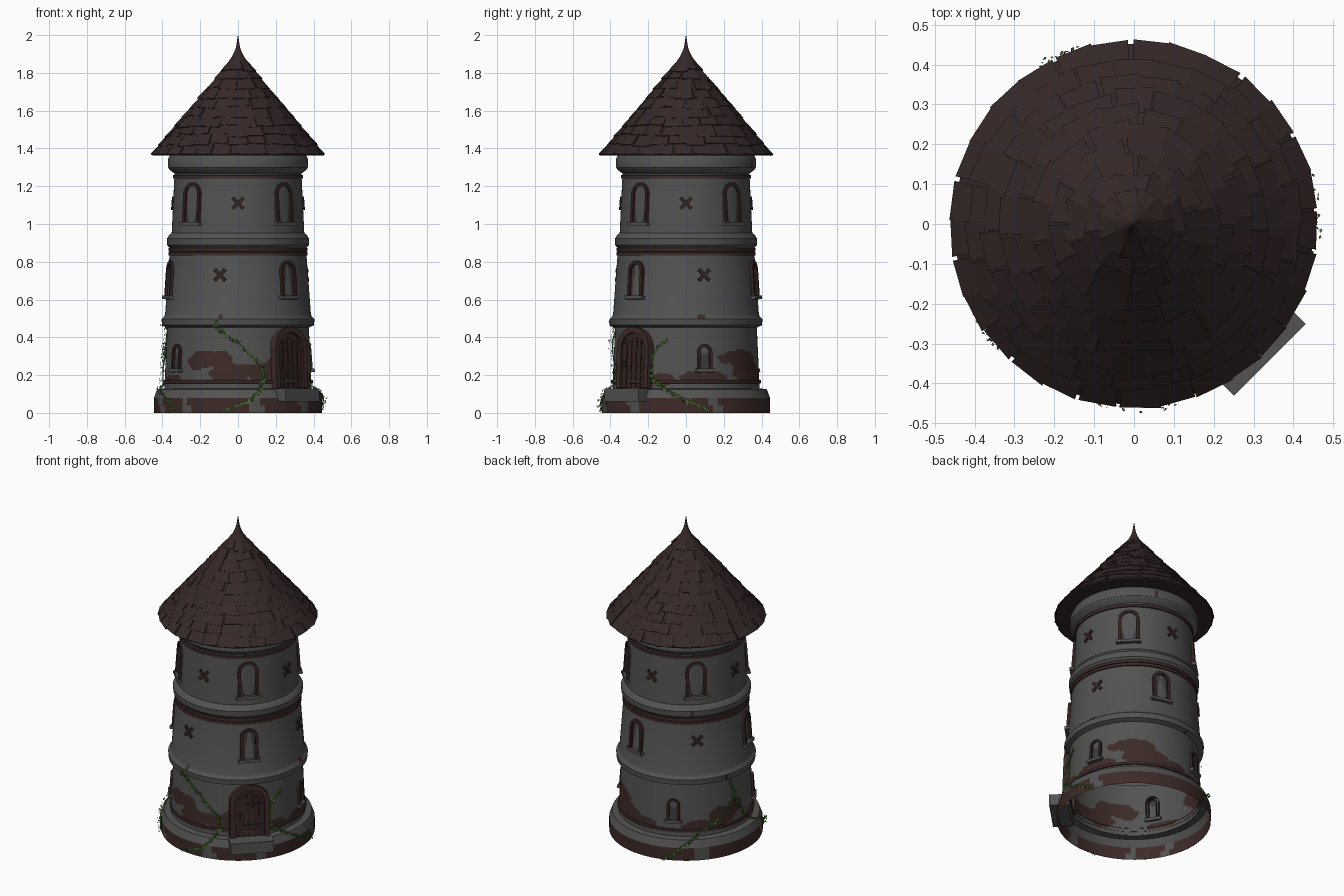
import bpy, bmesh, math, random
from mathutils import Matrix, Vector

if "Cube" in bpy.data.objects:
    bpy.data.objects.remove(bpy.data.objects["Cube"])

random.seed(4)
rad, cos, sin = math.radians, math.cos, math.sin


def material(name, rgb):
    m = bpy.data.materials.new(name)
    m.diffuse_color = (*rgb, 1)
    m.use_nodes = True
    m.node_tree.nodes["Principled BSDF"].inputs["Base Color"].default_value = m.diffuse_color
    return m


STONE = material("grey plaster", (0.085, 0.085, 0.084))
BRICK = material("brown brick", (0.047, 0.024, 0.021))
ROOF = material("roof brown", (0.036, 0.021, 0.021))
WOOD = material("dark wood", (0.034, 0.017, 0.016))
PANE = material("window pane", (0.045, 0.043, 0.043))
IRON = material("dark iron", (0.018, 0.016, 0.016))
LEAF = material("leaf green", (0.10, 0.26, 0.045))
VINE = material("vine green", (0.06, 0.15, 0.03))


def finish(name, bm, mats, smooth=True):
    me = bpy.data.meshes.new(name)
    bm.to_mesh(me)
    bm.free()
    for m in mats:
        me.materials.append(m)
    if smooth:
        me.polygons.foreach_set("use_smooth", [True] * len(me.polygons))
        me.set_sharp_from_angle(angle=rad(30))
    ob = bpy.data.objects.new(name, me)
    bpy.context.collection.objects.link(ob)
    return ob


def lathe(name, profile, mats, segs=96, rule=None):
    """Open revolved surface; rule(azimuth, z) picks the material."""
    bm = bmesh.new()
    rings = [[bm.verts.new((r * cos(2 * math.pi * j / segs), r * sin(2 * math.pi * j / segs), z))
              for j in range(segs)] for r, z in profile]
    for a, b in zip(rings, rings[1:]):
        for j in range(segs):
            k = (j + 1) % segs
            f = bm.faces.new((a[j], a[k], b[k], b[j]))
            if rule:
                f.material_index = rule(360 * (j + 0.5) / segs, f.calc_center_median().z)
    return finish(name, bm, mats)


def gap(a, b):
    return (a - b + 180) % 360 - 180


def place(az, r, z, tilt=4.0):
    """Frame on the wall: x sideways, y outward, z up."""
    return (Matrix.Rotation(rad(az - 90), 4, 'Z') @ Matrix.Translation((0, r, z))
            @ Matrix.Rotation(rad(tilt), 4, 'X'))


def box(bm, M, size, centre, mat=0):
    S = Matrix.Diagonal((*size, 1))
    new = bmesh.ops.create_cube(bm, size=1, matrix=M @ Matrix.Translation(centre) @ S)
    for f in {f for v in new['verts'] for f in v.link_faces}:
        f.material_index = mat


def arch(w, h, rise, n=14):
    """Arched outline from bottom left, over the top, to bottom right."""
    top = [(-w / 2 * cos(math.pi * i / n), h - rise + rise * sin(math.pi * i / n)) for i in range(n + 1)]
    return [(-w / 2, 0)] + top + [(w / 2, 0)]


def panel(bm, M, outline, y0, y1, mat):
    a = [bm.verts.new(M @ Vector((x, y0, z))) for x, z in outline]
    b = [bm.verts.new(M @ Vector((x, y1, z))) for x, z in outline]
    n = len(a)
    fs = [bm.faces.new(b)] + [bm.faces.new((a[i], a[(i + 1) % n], b[(i + 1) % n], b[i])) for i in range(n)]
    for f in fs:
        f.material_index = mat


def frame(bm, M, outer, inner, y0, y1, mat):
    L = [[bm.verts.new(M @ Vector((x, y, z))) for x, z in o]
         for o, y in ((outer, y0), (outer, y1), (inner, y1), (inner, y0))]
    for a, b in zip(L, L[1:]):
        for i in range(len(outer) - 1):
            bm.faces.new((a[i], a[i + 1], b[i + 1], b[i])).material_index = mat
    for i in (0, -1):
        bm.faces.new([l[i] for l in L]).material_index = mat


def fix(bm):
    bmesh.ops.recalc_face_normals(bm, faces=bm.faces[:])


# plinth: brown skirt with bare plaster spots, grey cap
spots = [(-77, 5), (-128, 3), (-38, 4), (20, 4), (137, 6), (205, 4)]
lathe("plinth_skirt", [(.445, 0), (.446, .04), (.445, .08)], [BRICK, STONE],
      rule=lambda a, z: int(any(abs(gap(a, c) + (z - .04) * 60) < w for c, w in spots)))
lathe("plinth_cap", [(.445, .08), (.441, .09), (.428, .125), (.388, .13)], [STONE])

# ground wall with exposed brick patches: azimuth, z, half width, half height
patches = [(-113, .285, 20, .045), (-97, .215, 17, .055), (-70, .215, 14, .045), (-62, .25, 8, .04),
           (15, .19, 22, .03), (48, .29, 20, .045), (60, .22, 22, .05), (85, .19, 14, .03),
           (140, .19, 20, .035), (158, .23, 14, .06), (172, .27, 10, .04), (205, .18, 14, .02),
           (235, .27, 10, .04), (-20, .18, 12, .03)]


def brick_rule(a, z):
    wob = .18 * sin(rad(a * 17)) + .12 * sin(rad(a * 31) + z * 60)
    return int(any((gap(a, c) / w) ** 2 + ((z - h) / t) ** 2 < 1 + wob for c, h, w, t in patches))


lathe("ground_wall", [(.39 - .015 * i / 36, .128 + .327 * i / 36) for i in range(37)],
      [STONE, BRICK], segs=240, rule=brick_rule)

# upper storeys with their ledges, a few chipped spots
chips = [(-103, .51), (12, .51), (100, .46), (60, .92), (130, .9), (70, 1.32), (160, .47)]
lathe("upper_walls", [(.375, .452), (.402, .464), (.405, .497), (.39, .512), (.386, .522), (.36, .872),
                      (.375, .888), (.377, .922), (.362, .945), (.351, .952), (.336, 1.268), (.36, 1.285),
                      (.37, 1.30), (.37, 1.345), (.36, 1.365)], [STONE, BRICK], segs=120,
      rule=lambda a, z: int(any(abs(gap(a, c)) < 2.5 and abs(z - h) < .012 for c, h in chips)))

# brown string courses
for name, r, z in (("low_band", .389, .165), ("middle_band", .362, .842),
                   ("middle_band_top", .360, .864), ("high_band", .337, 1.25)):
    lathe(name, [(r - .003, z - .011), (r + .007, z - .008), (r + .007, z + .008), (r - .003, z + .011)], [BRICK])


# windows
def window(name, az, r, z, w, h, t=.018):
    bm = bmesh.new()
    M = place(az, r, z)
    inner = [(x, z + .0) for x, z in arch(w - 2 * t, h - t, (w - 2 * t) / 2)]
    frame(bm, M, arch(w, h, w / 2), inner, -.02, .016, 0)
    panel(bm, M, inner, -.012, .004, 1)
    box(bm, M, (w + .022, .04, .018), (0, .004, -.008), 2)
    fix(bm)
    finish(name, bm, [WOOD, PANE, STONE])


for i, az in enumerate((15, 114, 213)):
    window(f"ground_window_{i}", az, .383, .232, .078, .132, .015)
for i, az in enumerate((-45, 75, 195)):
    window(f"middle_window_{i}", az, .374, .618, .108, .188)
for i, az in enumerate((45, 135, 225, 315)):
    window(f"top_window_{i}", az, .344, 1.008, .122, .212)

# crossed wall anchors
bm = bmesh.new()
for r, z, angles in ((.371, .73, (15, 135, 255)), (.344, 1.11, (0, 90, 180, 270))):
    for az in angles:
        for turn in (45, -45):
            box(bm, place(az, r, z) @ Matrix.Rotation(rad(turn), 4, 'Y'), (.082, .016, .018), (0, 0, 0))
finish("wall_crosses", bm, [WOOD], False)

# door: surround, planks, straps
bm = bmesh.new()
M = place(-45, .388, .13, 2)
W, H, T = .235, .325, .03
inner = arch(W - 2 * T, H - T, .08)
frame(bm, M, arch(W, H, .105), inner, -.035, .02, 1)
panel(bm, M, inner, -.03, .0, 0)
for i in range(5):
    x = (i - 2) * .035
    box(bm, M, (.031, .008, .265 - abs(i - 2) * .014), (x, .003, .133 - abs(i - 2) * .007), 0)
for z in (.07, .2):
    box(bm, M, (.12, .006, .014), (-.026, .009, z), 2)
box(bm, M, (.014, .016, .03), (.06, .01, .13), 2)
fix(bm)
finish("door", bm, [WOOD, BRICK, IRON], False)

# doorstep
bm = bmesh.new()
box(bm, place(-45, 0, 0, 0), (.255, .115, .07), (0, .425, .095))
finish("doorstep", bm, [STONE], False)

# roof: underlay cone, underside and rows of uneven shingles
R0, Z0, R1, Z1 = .452, 1.368, .03, 1.875
lathe("roof_cone", [(.35, 1.362), (R0, 1.362), (R0, Z0), (R1, Z1)], [ROOF], segs=64)
bm = bmesh.new()
up = Vector((R1 - R0, Z1 - Z0)).normalized()
out = Vector((up.y, -up.x))
ROWS = 10
length = math.hypot(R1 - R0, Z1 - Z0) / (ROWS + .3)
for row in range(ROWS):
    base = Vector((R0, Z0)) + up * (row * length - (.006 if row == 0 else 0))
    count = max(9, int(2 * math.pi * base.x / .098))
    start = random.random() * 6.28
    for j in range(count):
        a = start + (j + random.uniform(-.08, .08)) * 2 * math.pi / count
        half = math.pi / count * random.uniform(.93, 1.04)
        lo = base + up * (random.uniform(-.002, .002) if row == 0 else random.uniform(-.014, .008))
        hi = base + up * length * 1.25
        lift = .008 + random.uniform(0, .004)
        skew = random.uniform(-.004, .004)
        vs = []
        for p, o in ((lo, lift), (hi, .005), (hi, -.002), (lo, lift - .007)):
            for s in (-1, 1):
                q = p + out * o + (up * skew * s if p is lo else Vector((0, 0)))
                b = a + s * half
                vs.append(bm.verts.new((max(q.x, .005) * cos(b), max(q.x, .005) * sin(b), q.y)))
        for f in ((0, 1, 3, 2), (4, 5, 7, 6), (0, 1, 7, 6), (0, 2, 4, 6), (1, 3, 5, 7)):
            bm.faces.new([vs[i] for i in f])
fix(bm)
finish("roof_shingles", bm, [ROOF], False)
lathe("spire", [(.05, 1.862), (.032, 1.885), (.02, 1.91), (.011, 1.935), (.006, 1.965), (.0008, 2.0)], [ROOF], 20)

# climbing plants: paths as azimuth, z
SHAPE = [(0, .45), (.08, .45), (.125, .434), (.15, .4), (.44, .384), (.47, .408), (.52, .408)]


def surface(az, z):
    for (z0, r0), (z1, r1) in zip(SHAPE, SHAPE[1:]):
        if z <= z1:
            r = r0 + (r1 - r0) * (z - z0) / (z1 - z0)
            break
    return Vector((r * cos(rad(az)), r * sin(rad(az)), z))


vines = [[(-100, .01), (-83, .06), (-76, .11), (-70, .18), (-72, .25), (-90, .37), (-106, .44), (-107, .49)],
         [(15, .015), (0, .07), (-14, .125), (-26, .17), (-28, .25), (-26, .33), (-14, .39)],
         [(222, .01), (215, .07), (196, .13), (183, .19), (173, .3), (171, .36), (163, .48)],
         [(109, .01), (116, .06), (130, .13), (148, .2), (166, .29), (171, .36)]]
leaves = bmesh.new()
stems = bmesh.new()
for path in vines:
    pts = []
    for (a0, z0), (a1, z1) in zip(path, path[1:]):
        for i in range(8):
            t = i / 8
            pts.append(surface(a0 + (a1 - a0) * t + random.uniform(-.5, .5), z0 + (z1 - z0) * t))
    for p, q in zip(pts, pts[1:]):
        d = q - p
        X = Matrix.Translation((p + q) / 2) @ d.to_track_quat('Z', 'Y').to_matrix().to_4x4()
        box(stems, X, (.006, .006, d.length * 1.15), (0, 0, 0))
    for p in pts:
        for _ in range(3):
            n = Vector((p.x, p.y, 0)).normalized()
            c = p + n * random.uniform(.003, .012) + Vector([random.uniform(-.011, .011) for _ in range(3)])
            c.z = max(c.z, .008)
            turn = Vector([n[i] + random.uniform(-.6, .6) for i in range(3)]).to_track_quat('Z', 'Y').to_matrix()
            s = random.uniform(.005, .009)
            leaves.faces.new([leaves.verts.new(c + turn @ Vector(v) * s)
                              for v in ((-.7, 0, 0), (0, -1, 0), (.7, 0, 0), (0, 1, 0))])
finish("vine_stems", stems, [VINE], False)
finish("vine_leaves", leaves, [LEAF], False)
